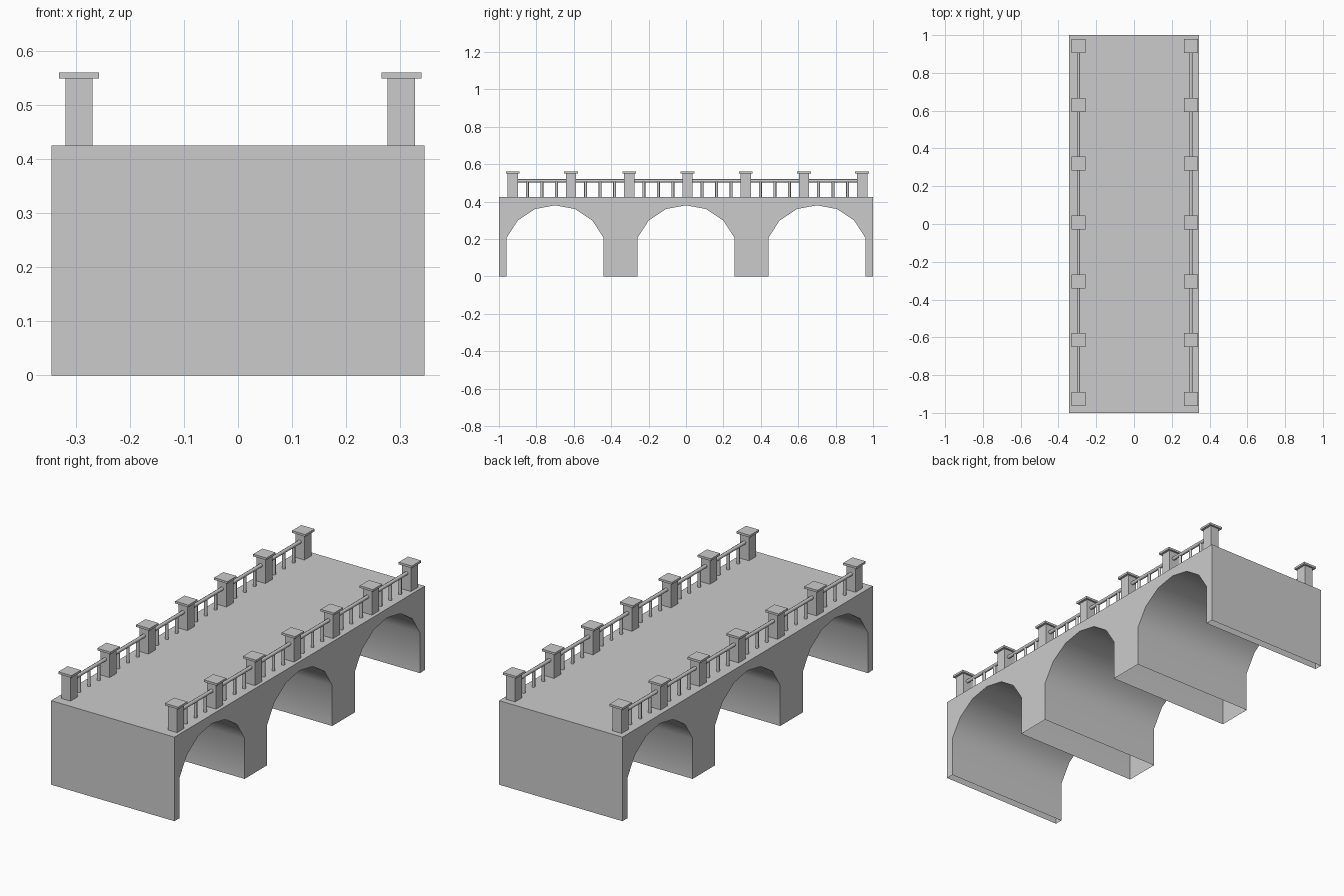
import bpy, bmesh, math
from mathutils import Matrix, Vector

if "Cube" in bpy.data.objects:
    bpy.data.objects.remove(bpy.data.objects["Cube"])

DECK = 0.425
SIDES = (-0.294, 0.302)
STEP = 0.3113
POSTS_Y = [0.008 + STEP * i for i in range(-3, 4)]


def finish(name, bm, angle=30):
    me = bpy.data.meshes.new(name)
    bm.to_mesh(me)
    bm.free()
    ob = bpy.data.objects.new(name, me)
    bpy.context.collection.objects.link(ob)
    bpy.context.view_layer.objects.active = ob
    bpy.ops.object.select_all(action='DESELECT')
    ob.select_set(True)
    bpy.ops.object.shade_smooth_by_angle(angle=math.radians(angle))
    return ob


def box(bm, center, size):
    bmesh.ops.create_cube(bm, size=1, matrix=Matrix.Translation(center) @ Matrix.Diagonal((*size, 1)))


def rod(bm, a, b, r):
    a, b = Vector(a), Vector(b)
    rot = (b - a).to_track_quat('Z', 'Y').to_matrix().to_4x4()
    bmesh.ops.create_cone(bm, cap_ends=True, segments=8, radius1=r, radius2=r,
                          depth=(b - a).length, matrix=Matrix.Translation((a + b) / 2) @ rot)


# Bridge body: arched side profile extruded across the width
half = [(0.26, 0), (0.26, 0.205), (0.20, 0.298), (0.107, 0.36)]
arch = [(-y, z) for y, z in half] + [(0, 0.38)] + half[::-1]
profile = [(-1, DECK), (-1, 0)]
for c in (-0.7, 0, 0.7):
    profile += [(c + y, z) for y, z in arch]
profile += [(1, 0), (1, DECK)]
bm = bmesh.new()
side = bm.faces.new([bm.verts.new((-0.345, y, z)) for y, z in profile])
ext = bmesh.ops.extrude_face_region(bm, geom=[side], use_keep_orig=True)
bmesh.ops.translate(bm, vec=(0.69, 0, 0), verts=[v for v in ext['geom'] if isinstance(v, bmesh.types.BMVert)])
bmesh.ops.recalc_face_normals(bm, faces=bm.faces[:])
# Pier undersides are open
bmesh.ops.delete(bm, geom=[f for f in bm.faces if all(v.co.z < 1e-4 for v in f.verts)], context='FACES_ONLY')
finish("bridge_body", bm, 40)

# Railings on both sides
for label, x in zip(("left", "right"), SIDES):
    posts, caps, balusters, rail = (bmesh.new() for _ in range(4))
    for y in POSTS_Y:
        box(posts, (x, y, (DECK + 0.55) / 2), (0.05, 0.055, 0.55 - DECK))
        box(caps, (x, y, 0.555), (0.074, 0.074, 0.011))
    for y in POSTS_Y[:-1]:
        for k in (1, 2, 3):
            yb = y + STEP * k / 4
            rod(balusters, (x, yb, DECK), (x, yb, 0.51), 0.008)
    rod(rail, (x, POSTS_Y[0], 0.511), (x, POSTS_Y[-1], 0.511), 0.009)
    finish(label + "_posts", posts)
    finish(label + "_post_caps", caps)
    finish(label + "_balusters", balusters, 50)
    finish(label + "_handrail", rail, 50)
